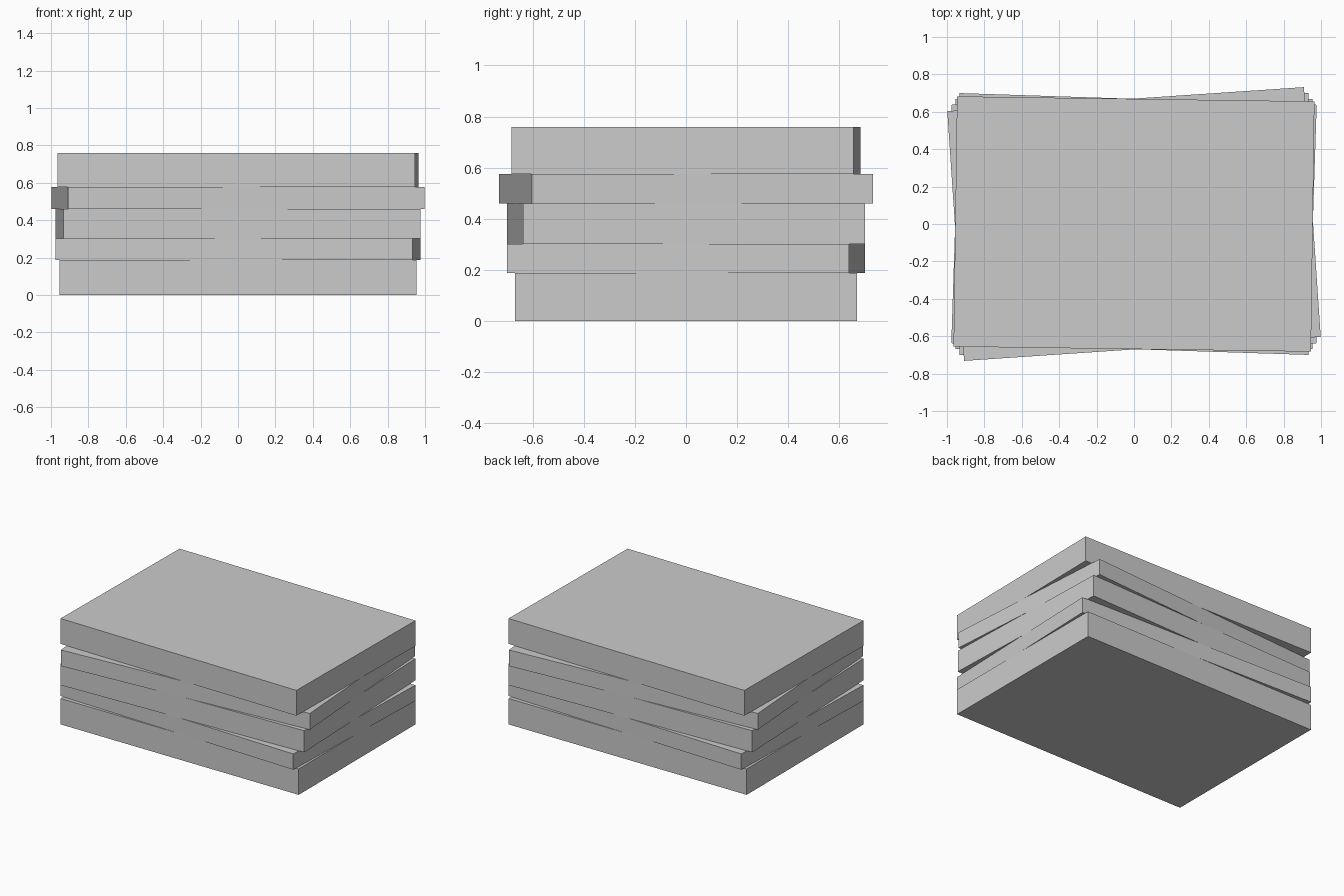
import bpy
from math import radians

if "Cube" in bpy.data.objects:
    bpy.data.objects.remove(bpy.data.objects["Cube"])

WIDTH, DEPTH = 1.911, 1.338

# Stack from bottom to top: z bottom, z top, twist in degrees
SLABS = [
    (0.0, 0.188, 0.0),
    (0.188, 0.302, -1.87),
    (0.302, 0.459, 1.87),
    (0.459, 0.576, 3.85),
    (0.576, 0.76, -0.8),
]


def add_slab(name, z0, z1, twist):
    bpy.ops.mesh.primitive_cube_add(size=1, location=(0, 0, (z0 + z1) / 2),
                                    rotation=(0, 0, radians(twist)))
    slab = bpy.context.object
    slab.name = name
    slab.scale = (WIDTH, DEPTH, z1 - z0)
    bpy.ops.object.transform_apply(location=False, rotation=False, scale=True)


# Loosely stacked flat slabs
for i, (z0, z1, twist) in enumerate(SLABS, 1):
    add_slab(f"stacked_slab_{i}", z0, z1, twist)
